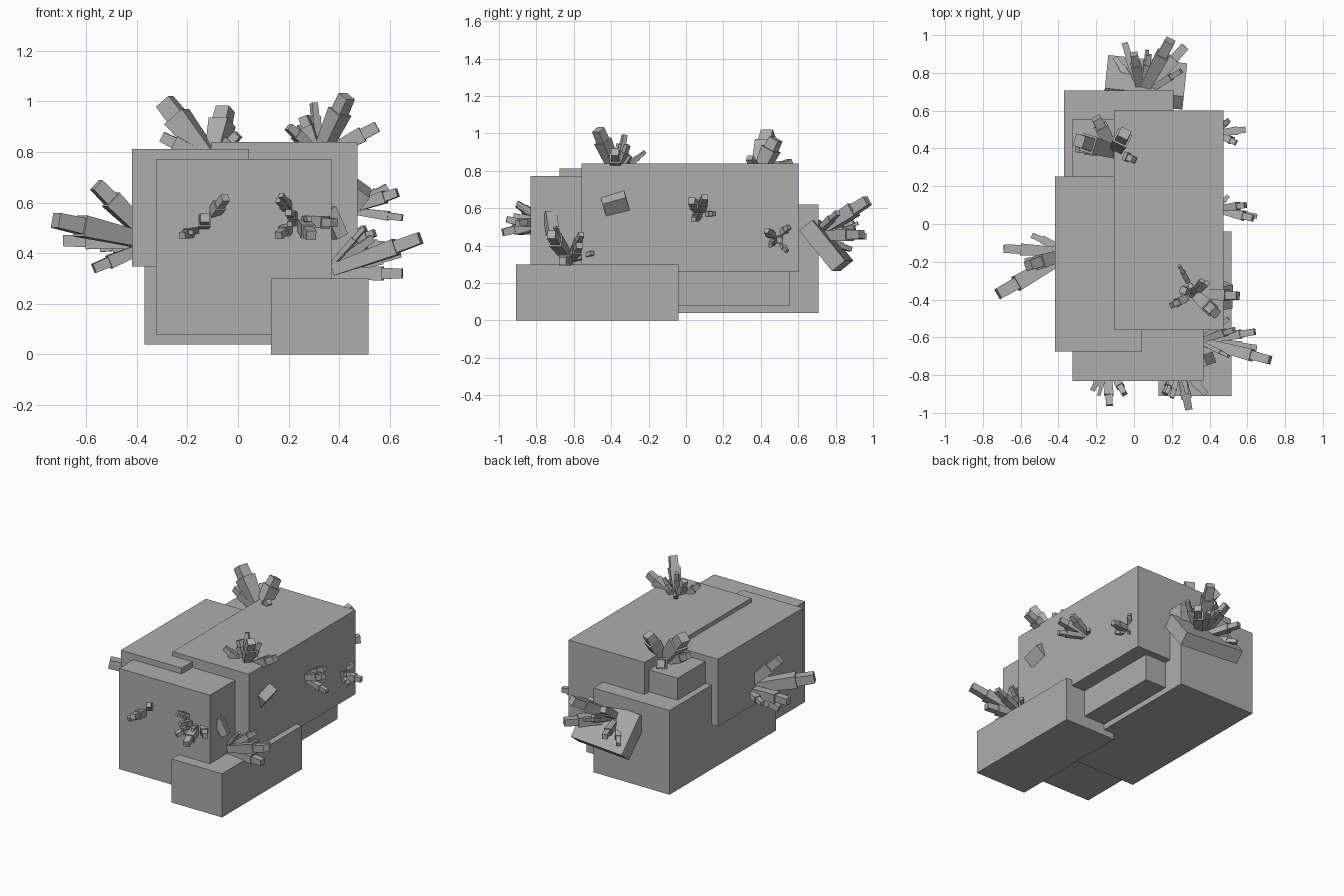
import bpy, bmesh, random
from mathutils import Vector, Matrix, Euler
from math import radians

random.seed(4)
old = bpy.data.objects.get("Cube")
if old:
    bpy.data.objects.remove(old, do_unlink=True)

stone = bpy.data.materials.new("stone grey")
stone.use_nodes = True
grey = (.42, .42, .42, 1)
stone.diffuse_color = grey
stone.node_tree.nodes["Principled BSDF"].inputs["Base Color"].default_value = grey


def finish(name, bm):
    """Turn the finished bmesh into a stone object."""
    bmesh.ops.recalc_face_normals(bm, faces=bm.faces)
    mesh = bpy.data.meshes.new(name)
    bm.to_mesh(mesh)
    bm.free()
    mesh.materials.append(stone)
    bpy.context.collection.objects.link(bpy.data.objects.new(name, mesh))


def box(name, centre, size, turn=(0, 0, 0)):
    """Box given by its centre, size and turn in degrees."""
    rotation = Euler([radians(angle) for angle in turn])
    placement = Matrix.LocRotScale(Vector(centre), rotation, Vector(size))
    bm = bmesh.new()
    bmesh.ops.create_cube(bm, size=1, matrix=placement)
    finish(name, bm)


def boulder(name, centre, width):
    """Rock block that is square in section and twice as long as it is wide."""
    box(name, centre, (width, width * 2, width))


def prism(bm, start, end, start_width, end_width):
    """Four-sided bar from start to end, flaring between two widths."""
    axis = end - start
    rotation = axis.to_track_quat('Z', 'Y').to_matrix().to_4x4()
    quarter_turn = Matrix.Rotation(radians(45), 4, 'Z')
    corner = .5 ** .5
    bmesh.ops.create_cone(
        bm, cap_ends=True, segments=4, depth=axis.length,
        radius1=start_width * corner, radius2=end_width * corner,
        matrix=Matrix.Translation((start + end) / 2) @ rotation @ quarter_turn)


def crystal(bm, root, tip, width):
    """Flared shaft carrying a smaller cap."""
    start = root.lerp(tip, .1)
    neck = root.lerp(tip, .75)
    prism(bm, start, neck, width * .7, width)
    prism(bm, neck, tip, width * .75, width * .7)


def cluster(name, width, root, *tips, sprigs=2):
    """Crystals fanning out of one root, thinner from first to last, with small sprigs."""
    bm = bmesh.new()
    root = Vector(root)
    tips = [Vector(tip) for tip in tips]
    for order, tip in enumerate(tips):
        crystal(bm, root, tip, width * (1 - order / 8))
    outward = sum((tip - root for tip in tips), Vector()).normalized()
    reach = (tips[0] - root).length
    for _ in range(sprigs):
        lean = Vector([random.uniform(-.7, .7) for _ in range(3)])
        length = reach * random.uniform(.6, .8)
        crystal(bm, root, root + (outward + lean).normalized() * length, width / 2)
    finish(name, bm)


# Rock body
boulder("upper_block", (.183, .022, .55), .58)
boulder("core_block", (.022, -.138, .425), .693)
boulder("right_block", (-.188, -.212, .58), .463)
boulder("back_block", (-.08, .128, .33), .58)
box("foot_block", (.323, -.475, .15), (.385, .87, .3))

# Tilted chunks half sunk in the rock
box("back_slab", (.06, .75, .4), (.42, .09, .28), turn=(39, 0, -6))
box("side_chunk", (.46, -.38, .63), (.09, .13, .09), turn=(20, 35, 10))
box("front_side_chunk", (.38, -.72, .52), (.05, .06, .12), turn=(0, -25, 20))

# Crystals on the left side
cluster("left_front_crystals", .065, (.34, -.62, .32),
        (.72, -.72, .46), (.65, -.66, .32), (.64, -.57, .4),
        (.53, -.56, .46), (.5, -.5, .36), (.5, -.7, .5), sprigs=0)
cluster("left_middle_crystals", .05, (.43, .08, .57),
        (.63, .03, .64), (.59, .1, .66), (.65, .04, .54), (.5, .15, .57), sprigs=0)
cluster("left_back_crystals", .045, (.43, .48, .44),
        (.59, .5, .43), (.54, .43, .48), (.5, .55, .5), (.53, .45, .4), (.5, .54, .37), sprigs=0)

# Crystals on the front
cluster("front_left_crystals", .055, (.24, -.74, .53),
        (.29, -.98, .47), (.38, -.9, .52), (.16, -.9, .47),
        (.2, -.92, .56), (.17, -.9, .63), sprigs=3)
cluster("front_right_crystals", .05, (-.14, -.74, .5),
        (-.13, -.96, .54), (-.05, -.9, .62), (-.22, -.88, .47), sprigs=1)

# Crystals on top
cluster("top_front_crystals", .07, (.32, -.37, .78),
        (.43, -.47, 1.02), (.55, -.38, .9), (.26, -.35, .94),
        (.2, -.43, .9), (.36, -.3, .88), (.24, -.22, .9))
cluster("top_back_crystals", .095, (-.1, .38, .76),
        (-.29, .44, 1), (-.05, .48, .97), (-.2, .56, .84), (-.3, .4, .86), (0, .34, .87), sprigs=0)

# Crystals on the right side
cluster("right_crystals", .085, (-.33, -.15, .44),
        (-.72, -.37, .53), (-.56, -.22, .67), (-.69, -.13, .45),
        (-.57, -.2, .34), (-.54, -.06, .42), sprigs=0)

# Crystals on the back
cluster("back_crystals", .075, (.04, .68, .45),
        (.19, .97, .64), (.27, .94, .46), (0, .9, .6),
        (-.05, .96, .45), (-.1, .88, .38), (.07, .92, .52), sprigs=4)
